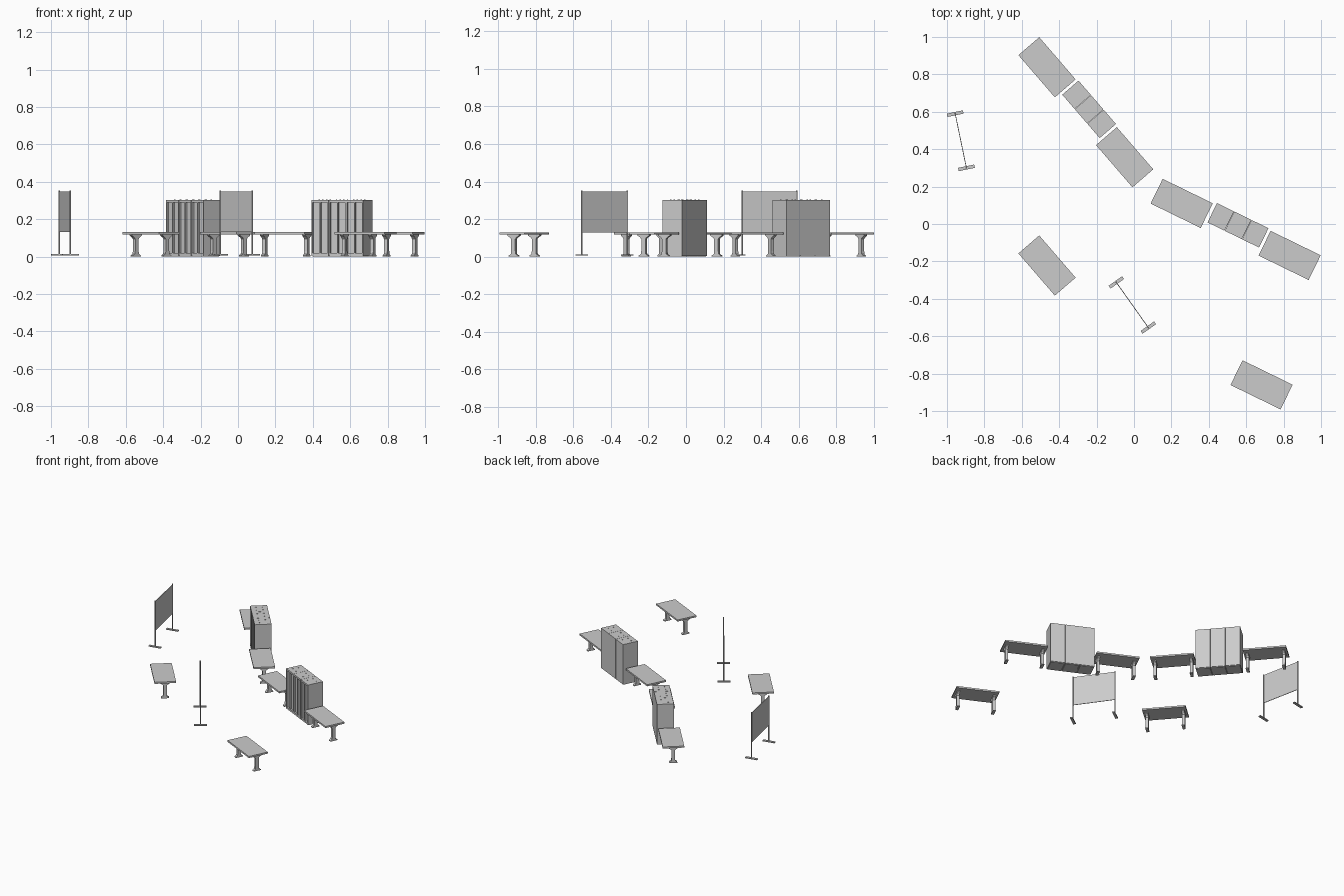
import bpy, bmesh
from math import radians
from mathutils import Matrix, Vector

if "Cube" in bpy.data.objects:
    bpy.data.objects.remove(bpy.data.objects["Cube"])


def box(bm, cx, cy, z0, z1, sx, sy):
    m = Matrix.Translation((cx, cy, (z0 + z1) / 2)) @ Matrix.Diagonal((sx, sy, z1 - z0, 1))
    bmesh.ops.create_cube(bm, size=1, matrix=m)


def cyl(bm, x, y, z0, z1, r, n=8):
    bmesh.ops.create_cone(bm, cap_ends=True, segments=n, radius1=r, radius2=r, depth=z1 - z0,
                          matrix=Matrix.Translation((x, y, (z0 + z1) / 2)))


def finish(bm, name, x, y, angle):
    bmesh.ops.recalc_face_normals(bm, faces=bm.faces)
    me = bpy.data.meshes.new(name)
    bm.to_mesh(me)
    bm.free()
    ob = bpy.data.objects.new(name, me)
    ob.location = (x, y, 0)
    ob.rotation_euler = (0, 0, radians(angle))
    bpy.context.collection.objects.link(ob)
    return ob


# half outline of a pedestal leg (half width, height), mirrored across its centre
LEG = [(0.027, 0), (0.027, 0.006), (0.014, 0.014), (0.012, 0.03), (0.012, 0.094),
       (0.018, 0.102), (0.035, 0.112), (0.035, 0.118)]


def desk(i, x, y, angle):
    bm = bmesh.new()
    box(bm, 0, 0, 0.118, 0.13, 0.298, 0.147)
    finish(bm, f"desk_top_{i}", x, y, angle)
    bm = bmesh.new()
    outline = LEG + [(-w, z) for w, z in reversed(LEG)]
    for s in (-1, 1):
        f = bm.faces.new([bm.verts.new((s * 0.125 - 0.01, w, z)) for w, z in outline])
        r = bmesh.ops.extrude_face_region(bm, geom=[f])
        vs = [v for v in r["geom"] if isinstance(v, bmesh.types.BMVert)]
        bmesh.ops.translate(bm, verts=vs, vec=(0.02, 0, 0))
    finish(bm, f"desk_legs_{i}", x, y, angle)


def cabinet(i, x, y, angle):
    length, depth, height = 0.308, 0.115, 0.303
    w = length / 3
    bm = bmesh.new()
    for k in (-1, 0, 1):
        cx = k * w
        uw = w - 0.0015
        front = -depth / 2
        # shell behind the recessed doors, then the front frame
        box(bm, cx, 0.006, 0.004, height, uw, depth - 0.012)
        fy = front + 0.006
        box(bm, cx, fy, 0.004, 0.018, uw, 0.012)
        box(bm, cx, fy, 0.29, height, uw, 0.012)
        for dx in (-uw / 2 + 0.003, 0, uw / 2 - 0.003):
            box(bm, cx + dx, fy, 0.018, 0.29, 0.006, 0.012)
        box(bm, cx, 0, 0, 0.004, uw - 0.008, depth - 0.01)
    finish(bm, f"cabinet_{i}", x, y, angle)
    # small studs on the roof
    bm = bmesh.new()
    for k in (-1, 0, 1):
        for sx in (-1, 1):
            for sy in (-1, 1):
                cyl(bm, k * w + sx * 0.022, sy * 0.022, height, height + 0.002, 0.004)
    finish(bm, f"cabinet_studs_{i}", x, y, angle)


def board(i, x, y, angle):
    bm = bmesh.new()
    box(bm, 0, 0, 0.13, 0.348, 0.294, 0.004)
    finish(bm, f"board_panel_{i}", x, y, angle)
    bm = bmesh.new()
    for s in (-1, 1):
        cyl(bm, s * 0.148, 0, 0.01, 0.352, 0.0045)
        box(bm, s * 0.148, 0, 0.006, 0.013, 0.018, 0.088)
    finish(bm, f"board_stand_{i}", x, y, angle)


A, B = -49.2, -26
for i, d in enumerate([(-0.465, 0.838, A), (-0.05, 0.357, A), (-0.465, -0.222, A),
                       (0.255, 0.11, B), (0.832, -0.168, B), (0.682, -0.86, B)], 1):
    desk(i, *d)
cabinet(1, -0.24, 0.613, A)
cabinet(2, 0.556, -0.007, B)
board(1, -0.926, 0.445, -78.3)
board(2, -0.009, -0.433, -54.7)
